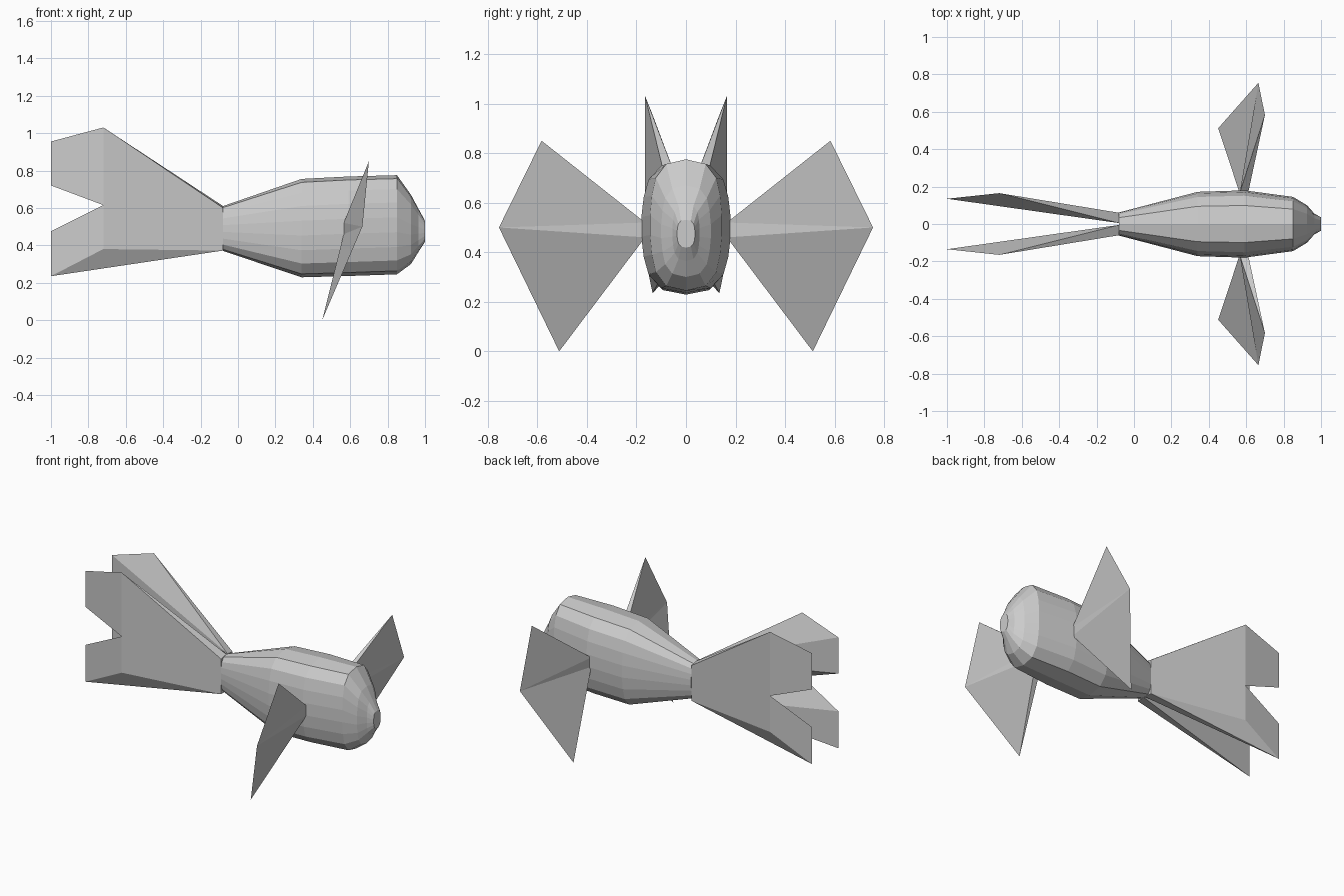
import bpy, bmesh

if "Cube" in bpy.data.objects:
    bpy.data.objects.remove(bpy.data.objects["Cube"])


def make(name, verts, faces, mirror=False):
    me = bpy.data.meshes.new(name)
    me.from_pydata(verts, [], faces)
    bm = bmesh.new()
    bm.from_mesh(me)
    bmesh.ops.recalc_face_normals(bm, faces=bm.faces)
    bm.to_mesh(me)
    bm.free()
    ob = bpy.data.objects.new(name, me)
    bpy.context.collection.objects.link(ob)
    if mirror:
        m = ob.modifiers.new("mirror", "MIRROR")
        m.use_axis = (False, True, False)
        m.use_mirror_merge = False
    return ob


# body: one faceted cross-section lofted along x
quarter = [(.55, .93), (.84, .72), (.95, .45), (1, .15)]
half = [(0, 1)] + quarter + [(y, -z) for y, z in reversed(quarter)] + [(0, -1)]
section = half + [(-y, z) for y, z in reversed(half[1:-1])]
# x, half width, centre z, half height
rings = [(-.08, .062, .49, .12), (.34, .172, .492, .263), (.59, .18, .502, .266),
         (.85, .145, .51, .265), (.925, .1, .485, .185),
         (.965, .055, .48, .115), (1, .036, .475, .056)]
n = len(section)
verts = [(x, y * w, c + z * h) for x, w, c, h in rings for y, z in section]
faces = [(r * n + i, r * n + (i + 1) % n, (r + 1) * n + (i + 1) % n, (r + 1) * n + i)
         for r in range(len(rings) - 1) for i in range(n)]
faces += [tuple(range(n)), tuple(range(len(verts) - n, len(verts)))]
make("body", verts, faces)

# forked tail fins: wedge thick at the root, thin at the lobes
tail = [(-.08, .06, .60), (-.08, .06, .372), (-.08, .005, .61), (-.08, .005, .372),
        (-.72, .165, 1.03), (-.72, .165, .615), (-.72, .165, .38),
        (-1, .135, .955), (-1, .135, .72), (-1, .135, .475), (-1, .135, .235)]
tail_faces = [(0, 1, 6, 5, 4), (4, 5, 8, 7), (5, 6, 10, 9),      # outer side
              (0, 4, 2), (1, 3, 10), (1, 10, 6), (0, 2, 3, 1),   # edges and root
              (2, 4, 7), (2, 7, 8), (2, 8, 5), (2, 5, 3), (3, 5, 9), (3, 9, 10)]
make("tail_fin", tail, tail_faces, True)

# side fins: thin kites folded along the middle
fin = [(.565, .165, .52), (.565, .165, .46), (.61, .165, .46), (.61, .165, .52),
       (.70, .583, .85), (.665, .755, .50), (.45, .512, 0)]
fin_faces = [(0, 1, 2, 3), (0, 4, 5), (0, 5, 1), (1, 5, 6),
             (3, 5, 4), (3, 2, 5), (2, 6, 5), (0, 3, 4), (1, 6, 2)]
make("side_fin", fin, fin_faces, True)
